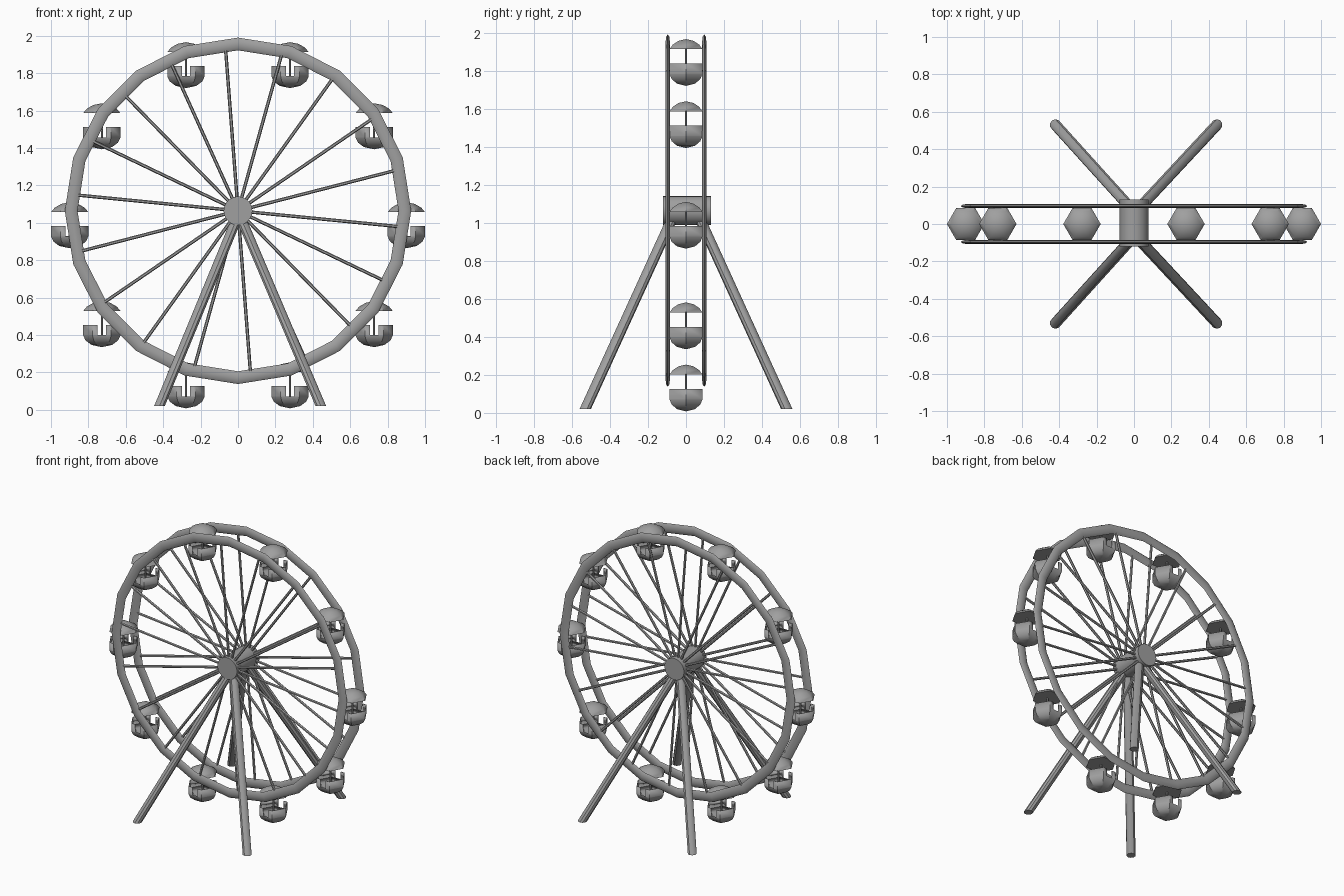
import bpy, bmesh, math
from mathutils import Vector, Matrix

cube = bpy.data.objects.get("Cube")
if cube:
    bpy.data.objects.remove(cube)

HUB = Vector((0, 0, 1.064))
WHEEL_Y = 0.096

steel = bpy.data.materials.new("steel grey")
steel.use_nodes = True
GREY = (0.35, 0.35, 0.35, 1)
steel.diffuse_color = GREY
steel.node_tree.nodes["Principled BSDF"].inputs["Base Color"].default_value = GREY


def add(name, bm, location=(0, 0, 0)):
    bmesh.ops.recalc_face_normals(bm, faces=bm.faces)
    mesh = bpy.data.meshes.new(name)
    bm.to_mesh(mesh)
    bm.free()
    mesh.materials.append(steel)
    obj = bpy.data.objects.new(name, mesh)
    obj.location = location
    bpy.context.collection.objects.link(obj)
    bpy.ops.object.select_all(action='DESELECT')
    obj.select_set(True)
    bpy.context.view_layer.objects.active = obj
    bpy.ops.object.shade_smooth_by_angle(angle=math.radians(35))
    return obj


def rod(bm, start, end, radius, sides):
    """Straight cylinder between two points."""
    start, end = Vector(start), Vector(end)
    axis = end - start
    turn = axis.to_track_quat('Z', 'Y').to_matrix().to_4x4()
    bmesh.ops.create_cone(bm, cap_ends=True, segments=sides, radius1=radius, radius2=radius,
                          depth=axis.length, matrix=Matrix.Translation((start + end) / 2) @ turn)


def revolve(profile, sides):
    """Spin (radius, height) points around z."""
    bm = bmesh.new()
    points = [bm.verts.new((r, 0, z)) for r, z in profile]
    edges = [bm.edges.new(pair) for pair in zip(points, points[1:])]
    bmesh.ops.spin(bm, geom=points + edges, axis=(0, 0, 1), cent=(0, 0, 0),
                   angle=math.tau, steps=sides, use_duplicate=False)
    bmesh.ops.remove_doubles(bm, verts=bm.verts, dist=0.0005)
    return bm


# Two flattened rims, each with its fan of spokes
for side, y in (("front", -WHEEL_Y), ("back", WHEEL_Y)):
    bm = bmesh.new()
    rings = []
    for i in range(20):
        a = math.tau * i / 20
        ring = []
        for j in range(8):
            b = math.tau * j / 8
            r = 0.892 + 0.034 * math.cos(b)
            ring.append(bm.verts.new((r * math.cos(a), 0.011 * math.sin(b), r * math.sin(a))))
        rings.append(ring)
    for i, ring in enumerate(rings):
        after = rings[(i + 1) % 20]
        for j in range(8):
            k = (j + 1) % 8
            bm.faces.new((ring[j], ring[k], after[k], after[j]))
    add(side + "_rim", bm, HUB + Vector((0, y, 0)))

    bm = bmesh.new()
    for i in range(18):
        a = math.radians(14.4 + 20 * i)
        rod(bm, (0, 0, 0), (0.88 * math.cos(a), 0, 0.88 * math.sin(a)), 0.009, 6)
    add(side + "_spokes", bm, HUB + Vector((0, y, 0)))

# Hub axle
bm = bmesh.new()
rod(bm, (0, -0.121, 0), (0, 0.132, 0), 0.077, 20)
add("hub", bm, HUB)

# Four splayed legs, cut level at the foot
for side, sy in (("front", -1), ("back", 1)):
    for hand, x in (("right", -0.42), ("left", 0.443)):
        bm = bmesh.new()
        bmesh.ops.create_cone(bm, cap_ends=True, segments=10, radius1=0.03, radius2=0.03, depth=1)
        top, foot = Vector((0.005, sy * 0.06, 1.05)), Vector((x, sy * 0.53, 0.02))
        for v in bm.verts:
            v.co = Vector((v.co.x, v.co.y, 0)) + (top if v.co.z > 0 else foot)
        add(f"{side}_{hand}_leg", bm)

# Ten hanging cabins: canopy, pole and hexagonal tub with door gaps
for i in range(10):
    a = math.tau * i / 10
    pivot = Vector((0.9 * math.cos(a), 0, 1.057 + 0.9 * math.sin(a)))

    dome = revolve([(0, 0), (0.1, 0), (0.08, 0.024), (0.045, 0.044), (0, 0.053)], 6)
    add(f"cabin_canopy_{i + 1}", dome, pivot)

    bm = bmesh.new()
    rod(bm, (0, 0, -0.185), (0, 0, 0.01), 0.006, 6)
    add(f"cabin_pole_{i + 1}", bm, pivot)

    bm = revolve([(0.1, -0.075), (0.1, -0.13), (0.087, -0.157), (0.055, -0.181), (0, -0.193)], 6)
    for point, normal in (((-0.022, 0, 0), (1, 0, 0)), ((0.022, 0, 0), (1, 0, 0)),
                          ((0, 0, -0.129), (0, 0, 1))):
        bmesh.ops.bisect_plane(bm, geom=bm.verts[:] + bm.edges[:] + bm.faces[:],
                               plane_co=point, plane_no=normal)
    gap = [f for f in bm.faces
           if abs(f.calc_center_median().x) < 0.021 and f.calc_center_median().z > -0.129]
    bmesh.ops.delete(bm, geom=gap, context='FACES')
    tub = add(f"cabin_tub_{i + 1}", bm, pivot)
    wall = tub.modifiers.new("wall", 'SOLIDIFY')
    wall.thickness = 0.006
    wall.offset = -1
